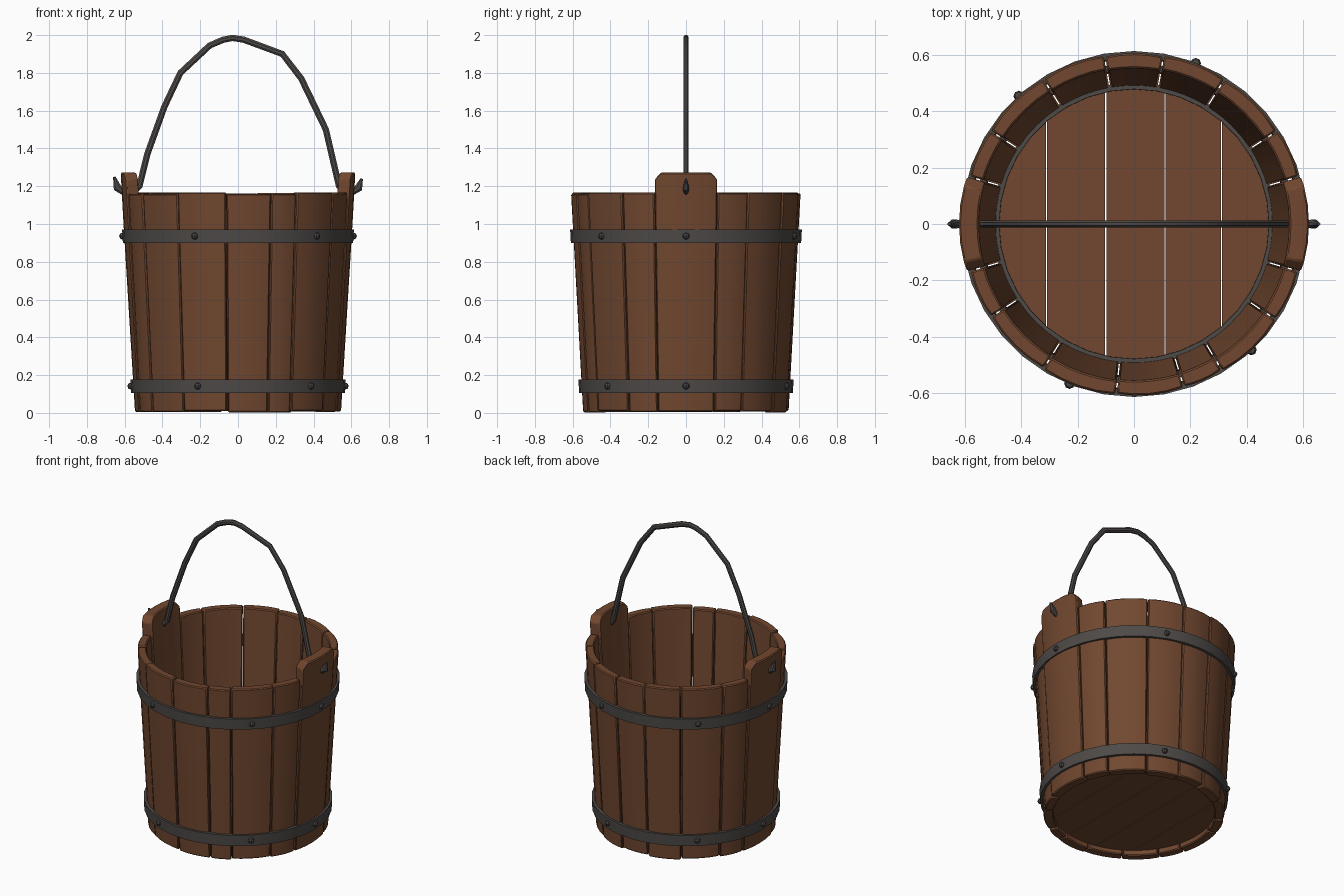
import bpy, bmesh, math, random
from mathutils import Vector

if "Cube" in bpy.data.objects:
    bpy.data.objects.remove(bpy.data.objects["Cube"])
random.seed(4)

def material(name, col):
    m = bpy.data.materials.new(name)
    m.diffuse_color = (*col, 1)
    m.use_nodes = True
    m.node_tree.nodes["Principled BSDF"].inputs["Base Color"].default_value = m.diffuse_color
    return m

WOOD = material("brown_wood", (0.165, 0.064, 0.029))
IRON = material("dark_iron", (0.075, 0.068, 0.064))

def finish(name, bm, mat, bevel=0, smooth=True):
    bmesh.ops.recalc_face_normals(bm, faces=bm.faces)
    me = bpy.data.meshes.new(name)
    bm.to_mesh(me)
    bm.free()
    ob = bpy.data.objects.new(name, me)
    bpy.context.collection.objects.link(ob)
    me.materials.append(mat)
    if bevel:
        b = ob.modifiers.new("bevel", 'BEVEL')
        b.width = bevel
        b.segments = 1
        b.limit_method = 'ANGLE'
        b.angle_limit = math.radians(40)
    if smooth:
        bpy.ops.object.select_all(action='DESELECT')
        ob.select_set(True)
        bpy.context.view_layer.objects.active = ob
        bpy.ops.object.shade_smooth_by_angle(angle=math.radians(35))
    return ob

def wall(z):
    """Outer radius of the tapered bucket at height z."""
    return 0.541 + 0.064 * z / 1.16

def polar(r, a, z):
    return (r * math.cos(a), r * math.sin(a), z)

# Staves: curved boards between two angles, with a top height per column
def stave(name, a0, a1, fractions, tops, out, thick):
    bm = bmesh.new()
    z0 = random.uniform(0.0, 0.012)
    cols = []
    for f, top in zip(fractions, tops):
        a = math.radians(a0 + 0.25 + (a1 - a0 - 0.5) * f)
        bulge = out + 0.004 * (1 - (2 * f - 1) ** 2)
        ring = [(wall(z0) + min(bulge, 0.004), z0), (wall(1.0) + bulge, 1.0),
                (wall(top) + bulge, top), (wall(top) + out - thick, top),
                (wall(1.0) + out - thick, 1.0), (wall(z0) - 0.055, z0)]
        cols.append([bm.verts.new(polar(r, a, z)) for r, z in ring])
    for p, q in zip(cols, cols[1:]):
        for i in range(6):
            j = (i + 1) % 6
            bm.faces.new((p[i], p[j], q[j], q[i]))
    for c in (cols[0], cols[-1]):
        bm.faces.new((c[0], c[1], c[4], c[5]))
        bm.faces.new((c[1], c[2], c[3], c[4]))
    finish(name, bm, WOOD, 0.006)

front = [-164, -147, -122, -96, -73, -59, -34, -16]
back = [16, 33, 58, 80, 100, 122, 147, 164]
for side, cuts in (("front", front), ("back", back)):
    for i, (a, b) in enumerate(zip(cuts, cuts[1:])):
        h = random.uniform(1.157, 1.168)
        stave(f"{side}_stave_{i}", a, b, [0, .25, .5, .75, 1], [h] * 5,
              random.uniform(-0.003, 0.003), 0.05)
for name, c in (("right", 0), ("left", 180)):
    stave(name + "_ear_stave", c - 16, c + 16, [0, .1, .3, .5, .7, .9, 1],
          [1.235, 1.272, 1.272, 1.272, 1.272, 1.272, 1.235], 0.006, 0.066)

# Floor planks clipped to a circle
edges = [-0.49, -0.31, -0.1, 0.11, 0.31, 0.49]
R = 0.495
for i, (x0, x1) in enumerate(zip(edges, edges[1:])):
    bm = bmesh.new()
    xs = [x0 + 0.002 + (x1 - x0 - 0.004) * k / 6 for k in range(7)]
    rim = [(x, -math.sqrt(R * R - x * x)) for x in xs]
    rim += [(x, -y) for x, y in reversed(rim)]
    face = bm.faces.new([bm.verts.new((x, y, 0.04)) for x, y in rim])
    ext = bmesh.ops.extrude_face_region(bm, geom=[face])
    for v in ext["geom"]:
        if isinstance(v, bmesh.types.BMVert):
            v.co.z += 0.05
    finish(f"floor_plank_{i}", bm, WOOD, 0, False)

# Iron hoops following the taper
def hoop(name, z0, z1, inner, outer, n=36):
    bm = bmesh.new()
    rings = []
    for k in range(n):
        a = math.tau * k / n
        rings.append([bm.verts.new(polar(wall(z) + o, a, z))
                      for o, z in ((inner, z0), (outer, z0), (outer, z1), (inner, z1))])
    for k in range(n):
        p, q = rings[k], rings[(k + 1) % n]
        for i in range(4):
            j = (i + 1) % 4
            bm.faces.new((p[i], p[j], q[j], q[i]))
    finish(name, bm, IRON)

hoop("upper_hoop", 0.9, 0.972, -0.006, 0.019)
hoop("lower_hoop", 0.105, 0.178, -0.006, 0.019)
hoop("inner_floor_ring", 0.088, 0.102, -0.068, -0.045)

# Rivets on both hoops
for label, z in (("upper", 0.936), ("lower", 0.142)):
    for i, deg in enumerate((0, 69, 132, 180, 248, 313)):
        bm = bmesh.new()
        bmesh.ops.create_uvsphere(bm, u_segments=8, v_segments=4, radius=0.019)
        at = Vector(polar(wall(z) + 0.018, math.radians(deg), z))
        bmesh.ops.translate(bm, vec=at, verts=bm.verts)
        finish(f"{label}_rivet_{i}", bm, IRON)

# Bail handle: hand-forged flattened rod, hooked through both ears
path = [(-0.655, 1.25, .4), (-0.638, 1.19, 1.3), (-0.615, 1.175, 1.1), (-0.545, 1.175, 1),
        (-0.522, 1.2, 1), (-0.48, 1.37, 1), (-0.39, 1.62, 1), (-0.305, 1.8, 1),
        (-0.15, 1.945, 1), (-0.08, 1.975, 1), (-0.03, 1.985, 1), (0.03, 1.976, 1),
        (0.235, 1.9, 1), (0.335, 1.77, 1), (0.465, 1.5, 1), (0.535, 1.2, 1),
        (0.555, 1.175, 1), (0.615, 1.175, 1.1), (0.638, 1.19, 1.3), (0.655, 1.24, .4)]
bm = bmesh.new()
rings = []
for i, (x, z, s) in enumerate(path):
    p, q = path[max(i - 1, 0)], path[min(i + 1, len(path) - 1)]
    t = Vector((q[0] - p[0], 0, q[1] - p[1])).normalized()
    n = Vector((-t.z, 0, t.x))
    ring = []
    for k in range(8):
        a = math.tau * (k + 0.5) / 8
        off = n * math.cos(a) * 0.018 * s + Vector((0, math.sin(a) * 0.013 * s, 0))
        ring.append(bm.verts.new(Vector((x, 0, z)) + off))
    rings.append(ring)
for p, q in zip(rings, rings[1:]):
    for k in range(8):
        j = (k + 1) % 8
        bm.faces.new((p[k], p[j], q[j], q[k]))
bm.faces.new(rings[0])
bm.faces.new(rings[-1])
finish("bail_handle", bm, IRON)
